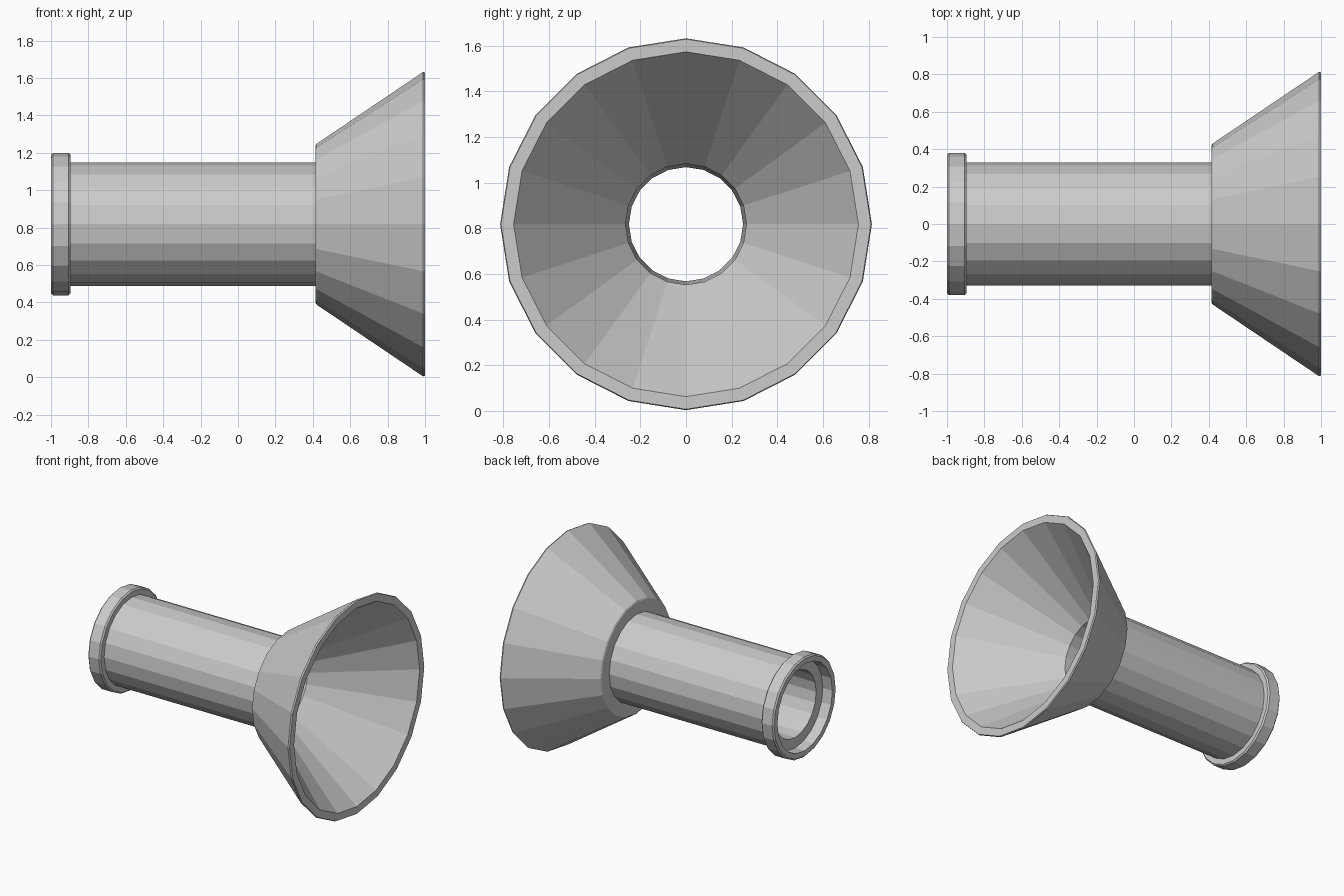
import bpy, bmesh
from math import sin, cos, tau

if "Cube" in bpy.data.objects:
    bpy.data.objects.remove(bpy.data.objects["Cube"])

SIDES = 20
AXIS_Z = 0.818


def lathe_x(name, profile):
    """Spin a closed (x, radius) outline around the horizontal axis."""
    bm = bmesh.new()
    rings = []
    for i in range(SIDES):
        a = tau * i / SIDES
        rings.append([bm.verts.new((x, r * sin(a), AXIS_Z + r * cos(a)))
                      for x, r in profile])
    n = len(profile)
    for i in range(SIDES):
        p, q = rings[i], rings[(i + 1) % SIDES]
        for j in range(n):
            k = (j + 1) % n
            bm.faces.new((p[j], p[k], q[k], q[j]))
    bmesh.ops.recalc_face_normals(bm, faces=bm.faces)
    mesh = bpy.data.meshes.new(name)
    bm.to_mesh(mesh)
    bm.free()
    obj = bpy.data.objects.new(name, mesh)
    bpy.context.collection.objects.link(obj)
    return obj


# end collar with softened corners
collar = [(-1.0, 0.33), (-1.0, 0.37), (-0.99, 0.38), (-0.905, 0.38), (-0.895, 0.37)]
# straight tube and step out to the bell
tube = [(-0.895, 0.33), (0.415, 0.33)]
# flared bell with a thick rim
bell = [(0.415, 0.42), (0.42, 0.43), (0.99, 0.814), (1.0, 0.81), (1.0, 0.755)]
# hollow bore, with a ledge inside the collar
bore = [(0.40, 0.265), (-0.92, 0.25), (-0.92, 0.33)]

lathe_x("flared_tube", collar + tube + bell + bore)
